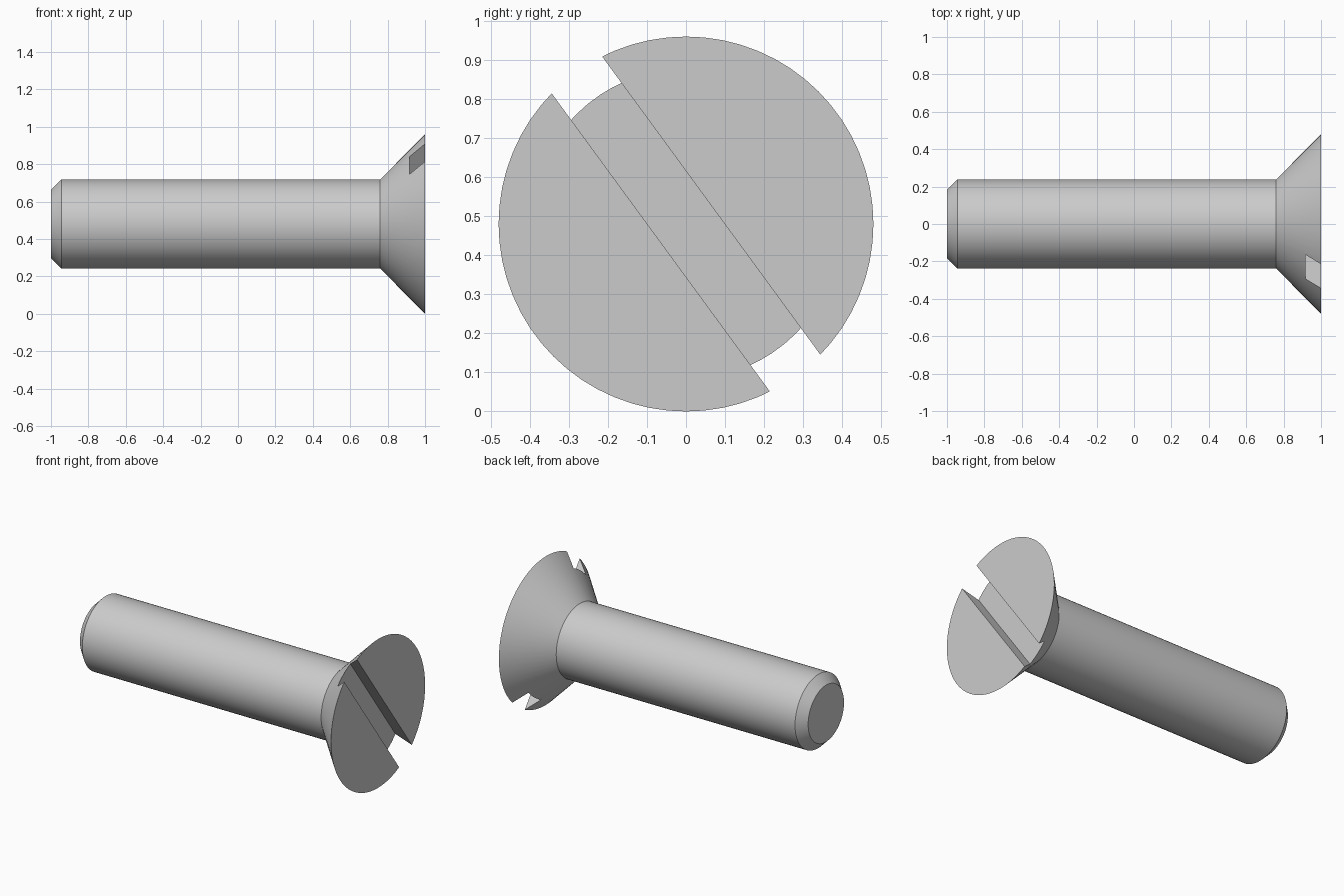
import bpy, bmesh, math

if "Cube" in bpy.data.objects:
    bpy.data.objects.remove(bpy.data.objects["Cube"])

SIDES = 64
AXIS_Z = 0.48          # height of the screw axis

steel = bpy.data.materials.new("steel grey")
steel.diffuse_color = (0.6, 0.6, 0.6, 1)
steel.use_nodes = True
steel.node_tree.nodes["Principled BSDF"].inputs["Base Color"].default_value = steel.diffuse_color

# Screw body: lathe profile (x, radius) from chamfered tip to countersunk head
profile = [(-1.0, 0.183), (-0.945, 0.238), (0.76, 0.238), (1.0, 0.48)]
bm = bmesh.new()
rings = []
for x, r in profile:
    rings.append([bm.verts.new((x, r * math.cos(2 * math.pi * i / SIDES),
                                r * math.sin(2 * math.pi * i / SIDES)))
                  for i in range(SIDES)])
for a, b in zip(rings, rings[1:]):
    for i in range(SIDES):
        j = (i + 1) % SIDES
        bm.faces.new((a[i], a[j], b[j], b[i]))
bm.faces.new(rings[0])
bm.faces.new(rings[-1])
bmesh.ops.recalc_face_normals(bm, faces=bm.faces)
mesh = bpy.data.meshes.new("countersunk_screw")
bm.to_mesh(mesh)
bm.free()
mesh.materials.append(steel)
screw = bpy.data.objects.new("countersunk_screw", mesh)
screw.location.z = AXIS_Z
bpy.context.collection.objects.link(screw)

# Slot cutter: long box turned about the screw axis
bpy.ops.mesh.primitive_cube_add(size=1, location=(1.018, 0, AXIS_Z),
                                rotation=(math.radians(-53.8), 0, 0))
cutter = bpy.context.object
cutter.name = "slot_cutter"
cutter.scale = (0.2, 1.4, 0.16)
cutter.hide_render = True
cutter.data.materials.append(steel)

# Cut the driver slot and remove the cutter
cut = screw.modifiers.new("slot", 'BOOLEAN')
cut.operation = 'DIFFERENCE'
cut.solver = 'EXACT'
cut.object = cutter
bpy.ops.object.select_all(action='DESELECT')
screw.select_set(True)
bpy.context.view_layer.objects.active = screw
bpy.ops.object.modifier_apply(modifier=cut.name)
bpy.data.objects.remove(cutter)

# Smooth round walls, crisp edges
bpy.ops.object.shade_smooth_by_angle(angle=math.radians(25))
